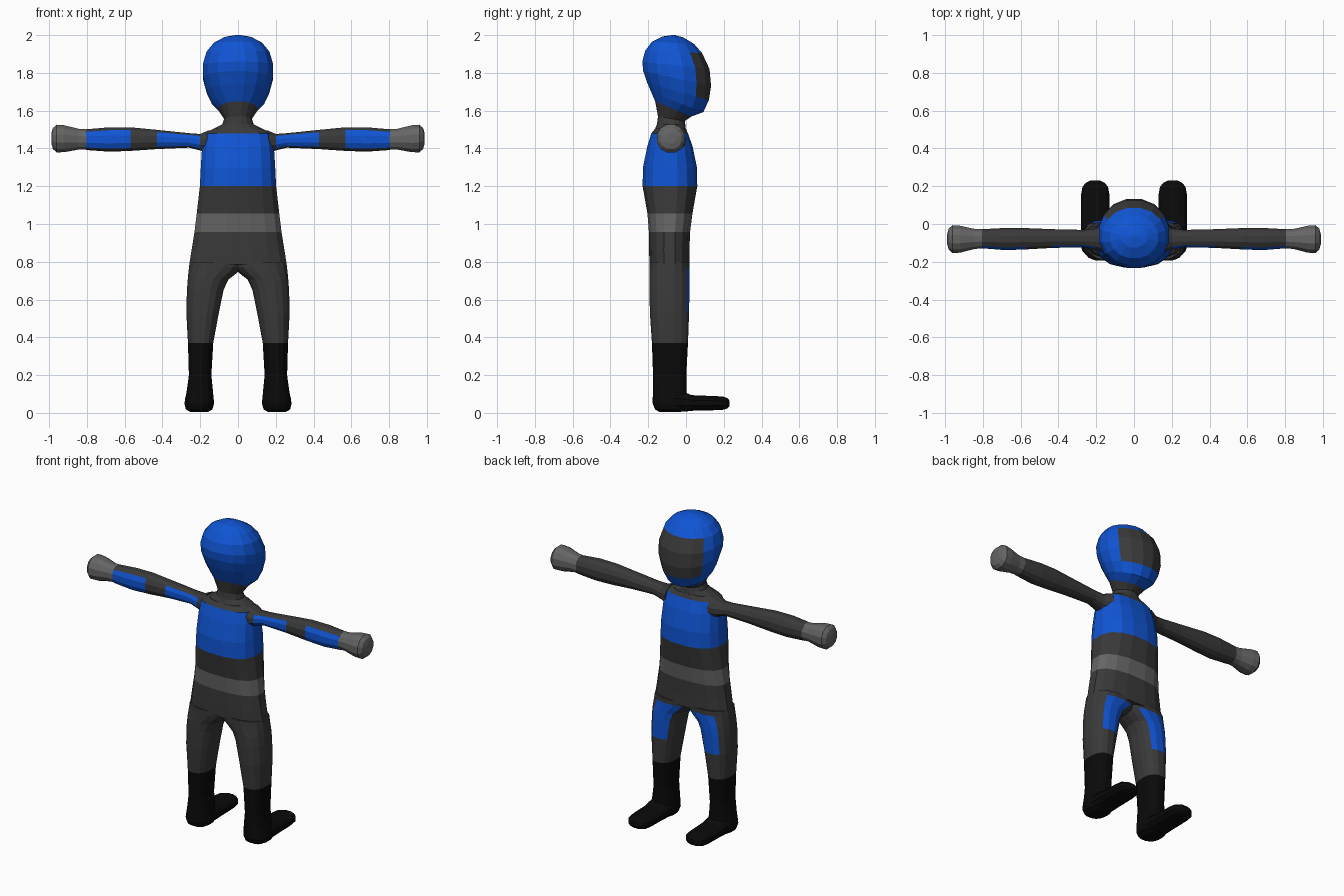
import bpy, bmesh, math
from mathutils import Vector

BLUE, DARK, GREY, BLACK = range(4)
MATS = []
for name, col in (("blue_fabric", (0.005, 0.09, 0.66)), ("dark_grey_fabric", (0.042, 0.042, 0.042)),
                  ("light_grey_trim", (0.13, 0.13, 0.13)), ("black_boot", (0.003, 0.003, 0.003))):
    m = bpy.data.materials.new(name)
    m.diffuse_color = (*col, 1)
    MATS.append(m)


def loft(name, rings, rule, sides=16, power=2.4):
    """Skin rings of (centre, half axis u, half axis v); rule(segment, angle) picks the colour."""
    bm = bmesh.new()
    loops = []
    for i, (c, u, v) in enumerate(rings):
        p = power(i) if callable(power) else power
        loop = []
        for k in range(sides):
            a = 2 * math.pi * (k + 0.5) / sides
            ca, sa = math.cos(a), math.sin(a)
            s = math.copysign(abs(ca) ** (2 / p), ca)
            t = math.copysign(abs(sa) ** (2 / p), sa)
            loop.append(bm.verts.new(Vector(c) + Vector(u) * s + Vector(v) * t))
        loops.append(loop)
    for i in range(len(loops) - 1):
        for k in range(sides):
            n = (k + 1) % sides
            f = bm.faces.new((loops[i][k], loops[i][n], loops[i + 1][n], loops[i + 1][k]))
            f.material_index = rule(i, 2 * math.pi * (k + 1) / sides)
    bm.faces.new(loops[0]).material_index = rule(0, 0)
    bm.faces.new(loops[-1]).material_index = rule(len(loops) - 2, 0)
    bmesh.ops.recalc_face_normals(bm, faces=bm.faces[:])
    me = bpy.data.meshes.new(name)
    bm.to_mesh(me)
    bm.free()
    for m in MATS:
        me.materials.append(m)
    ob = bpy.data.objects.new(name, me)
    bpy.context.collection.objects.link(ob)
    return ob


def tilted(y0, z0, y1, z1, rx):
    """Ring across the body, given its two ends in y."""
    return ((0, (y0 + y1) / 2, (z0 + z1) / 2), (rx, 0, 0), (0, (y1 - y0) / 2, (z1 - z0) / 2))


# Head and neck: leaning egg with a dark face panel on the +y side
head = [tilted(*r) for r in (
    (-.165, 1.505, .000, 1.505, .130),
    (-.155, 1.530, -.002, 1.525, .085),
    (-.150, 1.570, -.005, 1.545, .074),
    (-.165, 1.650, .030, 1.568, .105),
    (-.185, 1.695, .095, 1.592, .140),
    (-.207, 1.745, .124, 1.655, .168),
    (-.230, 1.810, .136, 1.730, .188),
    (-.235, 1.860, .128, 1.820, .190),
    (-.219, 1.917, .088, 1.905, .170),
    (-.183, 1.965, .045, 1.953, .130),
    (-.125, 1.993, -.010, 1.986, .072),
    (-.075, 2.000, -.055, 2.000, .015))]


def head_rule(i, a):
    if i < 3 or (5 <= i <= 7 and math.sin(a) > 0.65):
        return DARK
    return BLUE


loft("head", head, head_rule, power=2.05)

# Torso: blue vest, dark waist, grey belt, dark hips
torso = [tilted(y0, z, y1, z, rx) for z, y0, y1, rx in (
    (1.505, -.165, .000, .130), (1.480, -.185, .012, .178), (1.410, -.207, .037, .193),
    (1.300, -.230, .060, .200), (1.200, -.232, .062, .205), (1.055, -.206, .036, .222),
    (.957, -.198, .023, .234), (.860, -.197, .020, .250), (.785, -.195, .020, .262))]
torso_cols = (DARK, BLUE, BLUE, BLUE, DARK, GREY, DARK, DARK)
loft("torso", torso, lambda i, a: torso_cols[i], power=2.5)

# Limb profiles for the +x side
leg_profile = (  # z, inner x, outer x, y0, y1
    (.800, -.040, .258, -.195, .020), (.770, -.030, .262, -.195, .020),
    (.740, .005, .265, -.195, .020), (.705, .050, .268, -.195, .020),
    (.650, .075, .272, -.195, .020), (.530, .100, .275, -.193, .018),
    (.370, .130, .266, -.182, .012), (.200, .140, .261, -.176, .003),
    (.120, .132, .272, -.177, .003), (.050, .125, .285, -.178, .010),
    (.018, .135, .277, -.165, .000), (.004, .160, .252, -.140, -.030))
foot_profile = (  # y, half width, z0, z1
    (-.060, .078, .006, .110), (.000, .078, .006, .108), (.030, .078, .010, .095),
    (.150, .078, .013, .090), (.195, .070, .015, .088), (.218, .052, .022, .080),
    (.230, .025, .035, .066))
arm_profile = (  # x, z0, z1, y0, y1
    (.150, 1.370, 1.500, -.155, .000), (.200, 1.388, 1.478, -.135, -.022),
    (.260, 1.403, 1.482, -.124, -.030), (.430, 1.395, 1.500, -.128, -.026),
    (.570, 1.385, 1.514, -.136, -.020), (.680, 1.381, 1.514, -.140, -.019),
    (.805, 1.390, 1.503, -.130, -.026))
hand_profile = (
    (.800, 1.392, 1.503, -.130, -.026), (.845, 1.392, 1.506, -.134, -.024),
    (.920, 1.378, 1.525, -.154, -.007), (.960, 1.377, 1.528, -.156, -.004),
    (.980, 1.395, 1.510, -.138, -.022), (.988, 1.425, 1.482, -.108, -.052))


def leg_rule(i, a):
    if i >= 6:
        return BLACK
    # Knee patch on the +y side
    return BLUE if 1 <= i <= 4 and math.sin(a) > 0.9 else DARK


def arm_rule(i, a):
    # Two panels on the -y side
    return BLUE if i in (1, 2, 4, 5) and math.sin(a) < -0.8 else DARK


def along_x(s, profile):
    return [((s * x, (y0 + y1) / 2, (z0 + z1) / 2), (0, 0, (z1 - z0) / 2), (0, (y1 - y0) / 2, 0))
            for x, z0, z1, y0, y1 in profile]


for s, side in ((1, "right"), (-1, "left")):
    legs = [((s * (a + b) / 2, (y0 + y1) / 2, z), (s * (b - a) / 2, 0, 0), (0, (y1 - y0) / 2, 0))
            for z, a, b, y0, y1 in leg_profile]
    loft(side + "_leg", legs, leg_rule, power=2.4)
    feet = [((s * .205, y, (z0 + z1) / 2), (s * w, 0, 0), (0, 0, (z1 - z0) / 2))
            for y, w, z0, z1 in foot_profile]
    loft(side + "_foot", feet, lambda i, a: BLACK, sides=12, power=2.5)
    loft(side + "_arm", along_x(s, arm_profile), arm_rule, sides=12, power=2.3)
    loft(side + "_glove", along_x(s, hand_profile), lambda i, a: GREY, sides=12, power=2.2)
